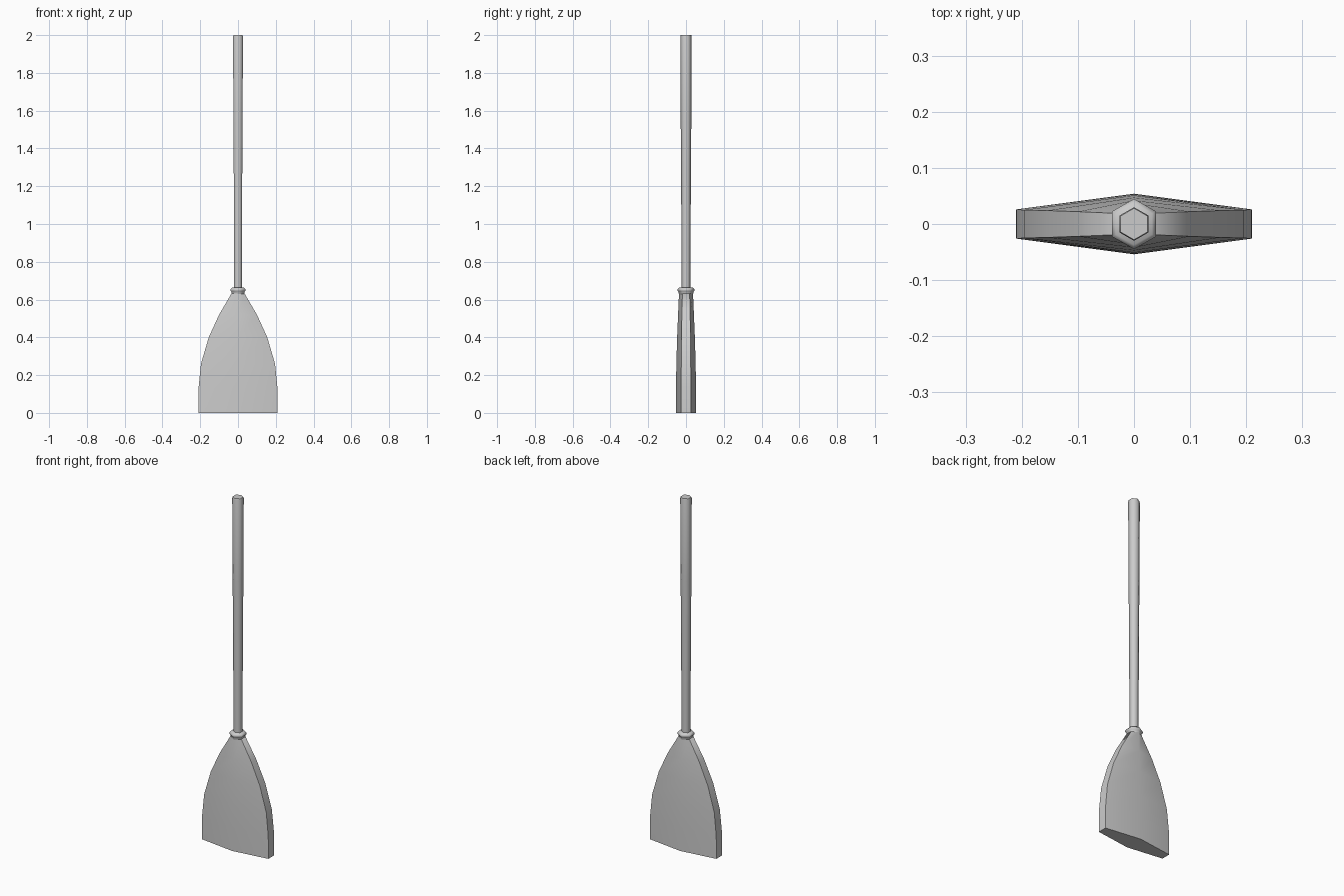
import bpy, bmesh, math

if "Cube" in bpy.data.objects:
    bpy.data.objects.remove(bpy.data.objects["Cube"])


def hex_loft(name, sections, angle=50):
    """Loft six-sided sections (z, half width x, point depth y, edge depth y), capped."""
    bm = bmesh.new()
    rings = []
    for z, w, d, e in sections:
        pts = [(w, -e), (w, e), (0, d), (-w, e), (-w, -e), (0, -d)]
        rings.append([bm.verts.new((x, y, z)) for x, y in pts])
    for a, b in zip(rings, rings[1:]):
        for i in range(6):
            j = (i + 1) % 6
            bm.faces.new((a[i], a[j], b[j], b[i]))
    bm.faces.new(rings[0][::-1])
    bm.faces.new(rings[-1])
    mesh = bpy.data.meshes.new(name)
    bm.to_mesh(mesh)
    bm.free()
    ob = bpy.data.objects.new(name, mesh)
    bpy.context.collection.objects.link(ob)
    bpy.ops.object.select_all(action='DESELECT')
    ob.select_set(True)
    bpy.context.view_layer.objects.active = ob
    bpy.ops.object.shade_smooth_by_angle(angle=math.radians(angle))
    return ob


def regular(z, r):
    return (z, r * math.cos(math.pi / 6), r, r / 2)


# Flared bristle head, flattened front to back
hex_loft("bristle_head", [
    (0.0, 0.21, 0.054, 0.026),
    (0.13, 0.209, 0.053, 0.026),
    (0.26, 0.196, 0.051, 0.025),
    (0.40, 0.155, 0.047, 0.024),
    (0.52, 0.100, 0.042, 0.022),
    (0.635, 0.033, 0.037, 0.019),
], 65)

# Binding collar
hex_loft("collar", [regular(z, r) for z, r in [
    (0.628, 0.037), (0.634, 0.040), (0.641, 0.039), (0.646, 0.045),
    (0.655, 0.045), (0.663, 0.037)]], 65)

# Tapered handle
hex_loft("handle", [regular(z, r) for z, r in [
    (0.64, 0.023), (0.88, 0.024), (1.27, 0.026), (1.53, 0.028),
    (1.992, 0.030), (2.0, 0.028)]], 65)
